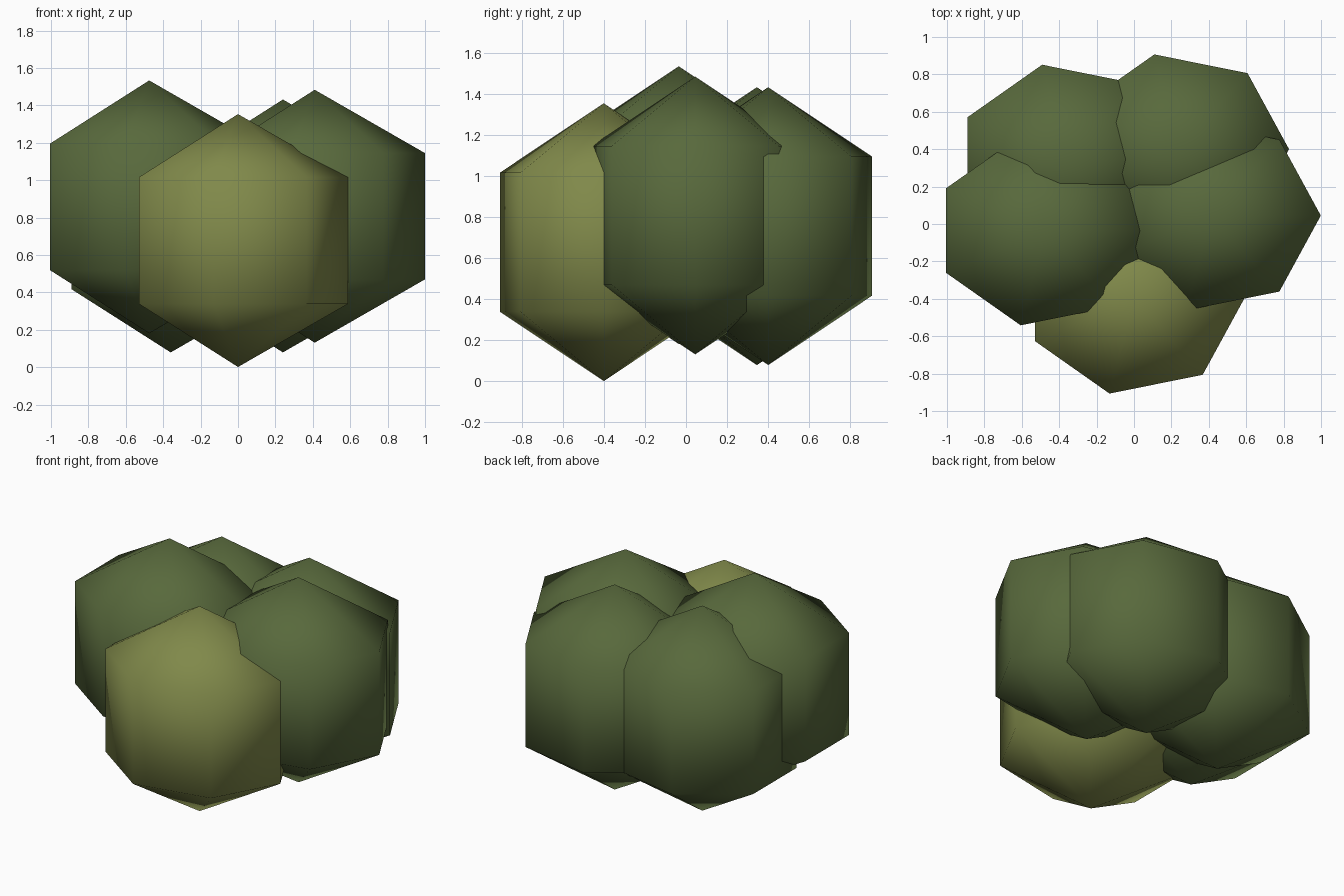
import bpy, bmesh, math

if "Cube" in bpy.data.objects:
    bpy.data.objects.remove(bpy.data.objects["Cube"])

SEGMENTS, RINGS = 7, 3
RADII = (0.68, 0.60, 0.676)


def material(name, srgb):
    lin = [((c / 255 + 0.055) / 1.055) ** 2.4 for c in srgb]
    mat = bpy.data.materials.new(name)
    mat.diffuse_color = (*lin, 1)
    mat.use_nodes = True
    mat.node_tree.nodes["Principled BSDF"].inputs["Base Color"].default_value = mat.diffuse_color
    return mat


green = material("leaf green", (88, 105, 60))
olive = material("olive green", (128, 137, 74))


def clump(name, centre, mat):
    """Coarse, smooth-shaded ellipsoid of leaves with its poles along z."""
    rx, ry, rz = RADII
    bm = bmesh.new()
    top = bm.verts.new((0, 0, rz))
    bottom = bm.verts.new((0, 0, -rz))
    rings = []
    for r in range(1, RINGS):
        polar = math.pi * r / RINGS
        rings.append([bm.verts.new((rx * math.sin(polar) * math.cos(a),
                                    ry * math.sin(polar) * math.sin(a),
                                    rz * math.cos(polar)))
                      for a in (math.tau * s / SEGMENTS for s in range(SEGMENTS))])
    for s in range(SEGMENTS):
        n = (s + 1) % SEGMENTS
        bm.faces.new((top, rings[0][s], rings[0][n]))
        for upper, lower in zip(rings, rings[1:]):
            bm.faces.new((upper[s], lower[s], lower[n], upper[n]))
        bm.faces.new((bottom, rings[-1][n], rings[-1][s]))
    for f in bm.faces:
        f.smooth = True
    mesh = bpy.data.meshes.new(name)
    bm.to_mesh(mesh)
    bm.free()
    mesh.materials.append(mat)
    obj = bpy.data.objects.new(name, mesh)
    obj.location = centre
    bpy.context.collection.objects.link(obj)


# Overlapping leaf clumps of the bush
clump("front_clump", (0.0, -0.40, 0.677), olive)
clump("right_clump", (0.41, 0.045, 0.807), green)
clump("left_clump", (-0.475, -0.035, 0.857), green)
clump("back_right_clump", (0.24, 0.40, 0.755), green)
clump("back_left_clump", (-0.36, 0.345, 0.755), green)
